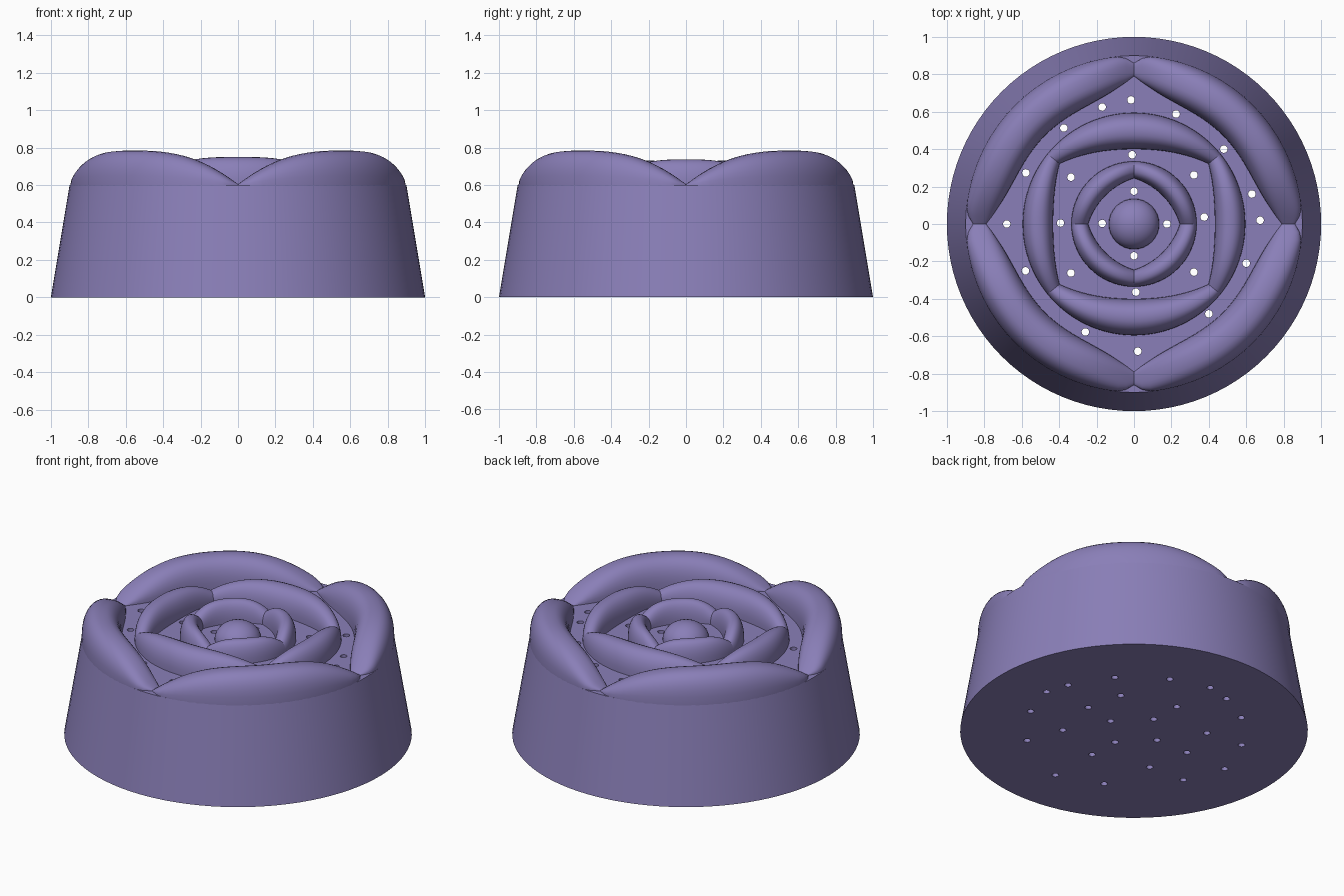
import bpy, bmesh, math
from math import sin, cos, pi, radians

if "Cube" in bpy.data.objects:
    bpy.data.objects.remove(bpy.data.objects["Cube"])

FLOOR = 0.6
mat = bpy.data.materials.new("soft_purple")
mat.diffuse_color = (0.254, 0.212, 0.479, 1)
mat.use_nodes = True
mat.node_tree.nodes["Principled BSDF"].inputs["Base Color"].default_value = mat.diffuse_color


def finish(bm, name, angle=35):
    bmesh.ops.recalc_face_normals(bm, faces=bm.faces)
    me = bpy.data.meshes.new(name)
    bm.to_mesh(me)
    bm.free()
    me.materials.append(mat)
    ob = bpy.data.objects.new(name, me)
    bpy.context.collection.objects.link(ob)
    smooth(ob, angle)
    return ob


def smooth(ob, angle=35):
    bpy.ops.object.select_all(action='DESELECT')
    bpy.context.view_layer.objects.active = ob
    ob.select_set(True)
    bpy.ops.object.shade_smooth_by_angle(angle=radians(angle))


def petal(name, a0, a1, inner, outer, height, power, steps=28, n=16):
    """Rounded ridge swept from angle a0 to a1; the shape functions take s = 0 middle .. 1 end."""
    bm = bmesh.new()
    rows = []
    for i in range(steps + 1):
        t = i / steps
        s = abs(2 * t - 1)
        a = radians(a0 + (a1 - a0) * t)
        ri, ro, h = inner(s), outer(s), height(s)
        pts = [(ri, FLOOR - 0.01)]
        for k in range(n + 1):
            phi = pi * (1 - k / n)
            c, q = cos(phi), max(sin(phi), 0)
            u = math.copysign(abs(c) ** (2 / power), c)
            pts.append(((ri + ro) / 2 + u * (ro - ri) / 2, FLOOR + h * q ** (2 / power)))
        pts.append((ro, FLOOR - 0.01))
        rows.append([bm.verts.new((r * cos(a), r * sin(a), z)) for r, z in pts])
    m = len(rows[0])
    for p, q in zip(rows, rows[1:]):
        for k in range(m):
            j = (k + 1) % m
            bm.faces.new((p[k], p[j], q[j], q[k]))
    bm.faces.new(rows[0])
    bm.faces.new(rows[-1])
    return finish(bm, name, 40)


# tapered body
bm = bmesh.new()
bmesh.ops.create_cone(bm, cap_ends=True, segments=96, radius1=1.0, radius2=0.9, depth=FLOOR)
bmesh.ops.translate(bm, verts=bm.verts, vec=(0, 0, FLOOR / 2))
body = finish(bm, "body")

# drain holes cut right through the body
holes = [(-.016, .663), (-.17, .625), (-.375, .513), (-.578, .273), (-.68, 0), (-.58, -.25),
         (-.26, -.577), (.02, -.68), (.4, -.48), (.6, -.21), (.674, .02), (.63, .16),
         (.48, .40), (.225, .588),
         (-.01, .37), (.32, .262), (.375, .037), (.32, -.257), (.01, -.364),
         (-.337, -.262), (-.393, .005), (-.337, .25),
         (0, .175), (.176, 0), (0, -.17), (-.17, .003)]
bm = bmesh.new()
for x, y in holes:
    new = bmesh.ops.create_cone(bm, cap_ends=True, segments=16, radius1=0.02, radius2=0.02, depth=1)["verts"]
    bmesh.ops.translate(bm, verts=new, vec=(x, y, 0.3))
cutter = finish(bm, "hole_cutter")
cutter.hide_render = True
mod = body.modifiers.new("holes", 'BOOLEAN')
mod.operation = 'DIFFERENCE'
mod.solver = 'EXACT'
mod.object = cutter
bpy.context.view_layer.objects.active = body
bpy.ops.object.modifier_apply(modifier=mod.name)
bpy.data.objects.remove(cutter)
smooth(body)

# outer petals, flush with the body wall and dipping to the floor at their ends
for i in range(4):
    petal(f"outer_petal_{i + 1}", 90 * i, 90 * i + 90,
          lambda s: 0.67 + 0.12 * s ** 4,
          lambda s: 0.9 - 0.04 * max(0, (s - 0.85) / 0.15) ** 2,
          lambda s: 0.18 * (1 - s ** 2.8) + 0.004, 2.5, steps=32)

# middle petals, meeting at the diagonals
C = 39
for i, (a0, a1, ri, h) in enumerate([(-C, C, .432, .137), (C, 180 - C, .4, .15),
                                     (180 - C, 180 + C, .432, .137), (180 + C, 360 - C, .4, .15)]):
    petal(f"middle_petal_{i + 1}", a0, a1,
          lambda s: ri + (0.512 - ri) * s ** 2,
          lambda s: 0.595,
          lambda s: h - (h - 0.06) * s ** 3, 2.3)

# inner petals
for i in range(4):
    petal(f"inner_petal_{i + 1}", 90 * i, 90 * i + 90,
          lambda s: 0.215 + 0.03 * s ** 2,
          lambda s: 0.335,
          lambda s: 0.13 - 0.06 * s ** 3, 2.3, steps=20)

# centre bud
bm = bmesh.new()
bmesh.ops.create_uvsphere(bm, u_segments=32, v_segments=16, radius=0.135)
bmesh.ops.scale(bm, verts=bm.verts, vec=(1, 1, 0.82))
bmesh.ops.translate(bm, verts=bm.verts, vec=(0, 0, FLOOR))
bmesh.ops.bisect_plane(bm, geom=bm.verts[:] + bm.edges[:] + bm.faces[:],
                       plane_co=(0, 0, FLOOR - 0.005), plane_no=(0, 0, -1), clear_outer=True)
finish(bm, "centre_bud")
